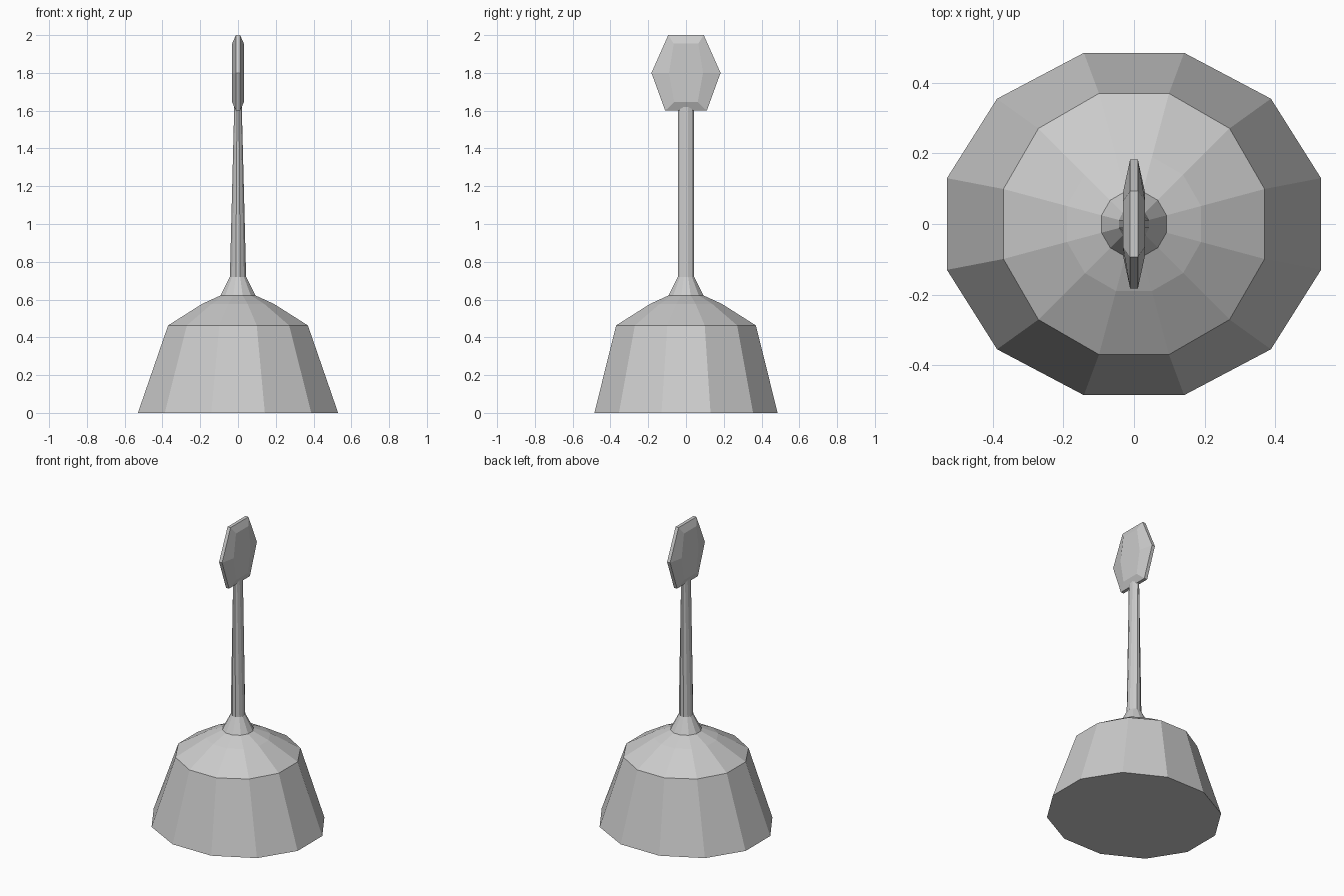
import bpy, bmesh, math

if "Cube" in bpy.data.objects:
    bpy.data.objects.remove(bpy.data.objects["Cube"])

grey = bpy.data.materials.new("plain grey")
grey.diffuse_color = (0.6, 0.6, 0.6, 1)
grey.use_nodes = True
grey.node_tree.nodes["Principled BSDF"].inputs["Base Color"].default_value = grey.diffuse_color


def finish(bm, name):
    bmesh.ops.recalc_face_normals(bm, faces=bm.faces)
    me = bpy.data.meshes.new(name)
    bm.to_mesh(me)
    bm.free()
    me.materials.append(grey)
    ob = bpy.data.objects.new(name, me)
    bpy.context.collection.objects.link(ob)
    return ob


def loft(name, rings):
    """Skin a stack of point rings and cap both ends."""
    bm = bmesh.new()
    loops = [[bm.verts.new(p) for p in r] for r in rings]
    n = len(loops[0])
    for a, b in zip(loops, loops[1:]):
        for i in range(n):
            j = (i + 1) % n
            bm.faces.new((a[i], a[j], b[j], b[i]))
    bm.faces.new(loops[0][::-1])
    bm.faces.new(loops[-1])
    return finish(bm, name)


def ring(hx, hy, z, n=12):
    """Twelve-sided ring given its half widths across the flats."""
    c = math.cos(math.pi / n)
    pts = []
    for i in range(n):
        a = 2 * math.pi * (i + 0.5) / n
        pts.append((hx / c * math.cos(a), hy / c * math.sin(a), z))
    return pts


def hexagon(x, bottom, middle, top, z0, z1):
    """Hexagon in the yz plane."""
    return [(x, -bottom, z0), (x, bottom, z0), (x, middle, 1.8),
            (x, top, z1), (x, -top, z1), (x, -middle, 1.8)]


# Bell body with its domed shoulder
loft("bell_body", [ring(0.53, 0.485, 0), ring(0.37, 0.37, 0.463),
                   ring(0.19, 0.19, 0.577), ring(0.092, 0.092, 0.622)])

# Flared collar and tapering stem
loft("stem", [ring(0.092, 0.092, 0.622), ring(0.043, 0.043, 0.72),
              ring(0.02, 0.042, 1.62)])

# Flat hexagonal grip with bevelled faces
inner = (0.062, 0.09, 0.065, 1.645, 1.955)
outer = (0.11, 0.183, 0.094, 1.6, 2.0)
loft("grip", [hexagon(-0.031, *inner), hexagon(-0.011, *outer),
              hexagon(0.011, *outer), hexagon(0.031, *inner)])
